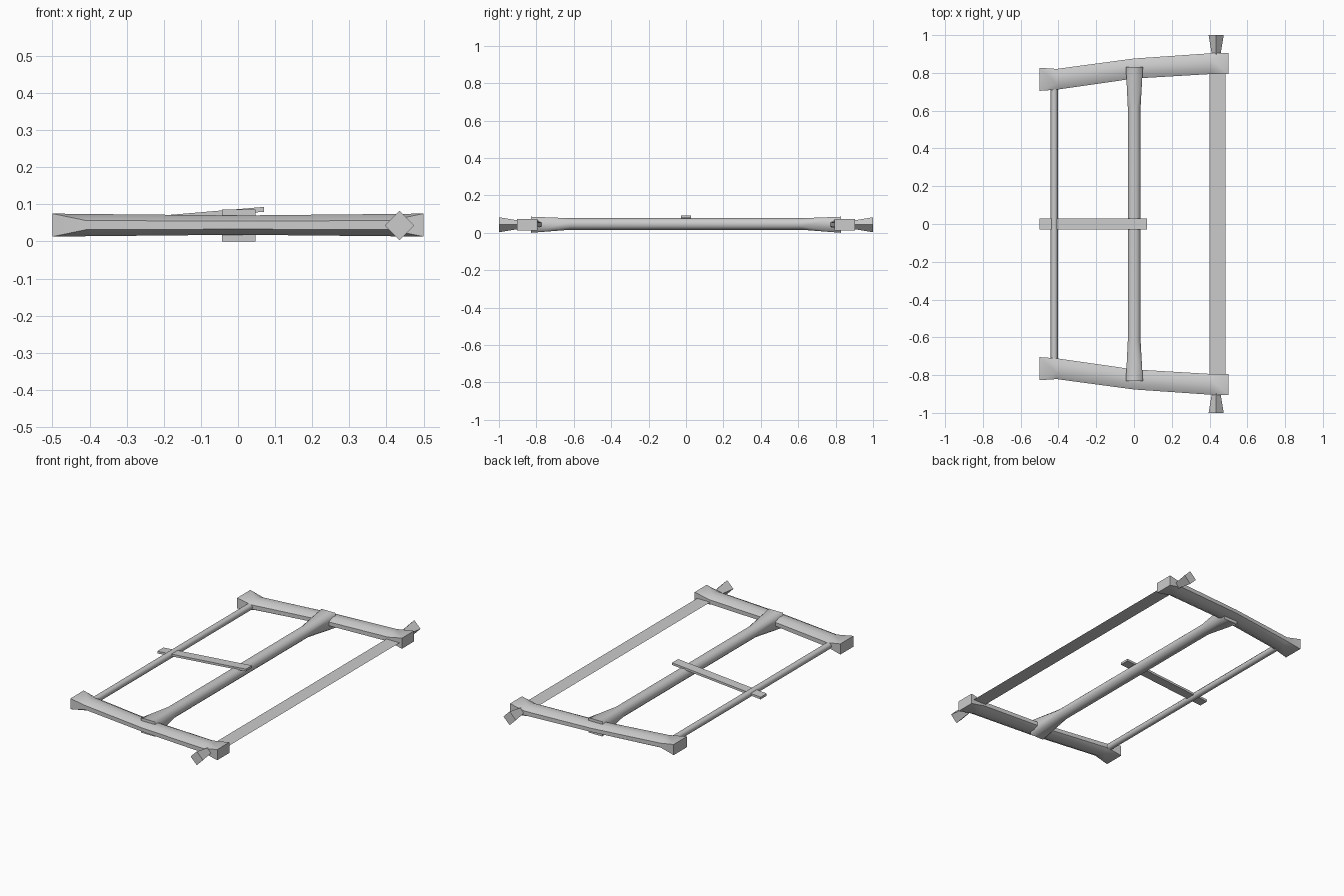
import bpy, bmesh, math

if "Cube" in bpy.data.objects:
    bpy.data.objects.remove(bpy.data.objects["Cube"])

OCT = 0.586   # corner cut of an even octagon; 0 gives a square section


def loft(name, axis, stations):
    """Skin chamfered sections; station = (along, side centre, z centre, half side, half z, corner cut)."""
    bm = bmesh.new()
    rings = []
    for a, s, z, hs, hz, c in stations:
        k = 1 - c
        ring = []
        for u, v in ((1, -k), (1, k), (k, 1), (-k, 1), (-1, k), (-1, -k), (-k, -1), (k, -1)):
            p, q = s + u * hs, z + v * hz
            ring.append(bm.verts.new((a, p, q) if axis == 'X' else (p, a, q)))
        rings.append(ring)
    for r0, r1 in zip(rings, rings[1:]):
        for i in range(8):
            j = (i + 1) % 8
            bm.faces.new((r0[i], r0[j], r1[j], r1[i]))
    bm.faces.new(rings[0])
    bm.faces.new(rings[-1])
    bmesh.ops.remove_doubles(bm, verts=bm.verts, dist=1e-5)
    bmesh.ops.recalc_face_normals(bm, faces=bm.faces)
    return finish(name, bm)


def finish(name, bm, angle=60):
    me = bpy.data.meshes.new(name)
    bm.to_mesh(me)
    bm.free()
    ob = bpy.data.objects.new(name, me)
    bpy.context.collection.objects.link(ob)
    bpy.ops.object.select_all(action='DESELECT')
    ob.select_set(True)
    bpy.context.view_layer.objects.active = ob
    bpy.ops.object.shade_smooth_by_angle(angle=math.radians(angle))
    return ob


for side, label in ((-1, "front"), (1, "back")):
    # bent wooden arms with squared ends
    loft(label + "_arm", 'X', [
        (-0.50, side * 0.766, 0.044, 0.061, 0.031, 0),
        (-0.41, side * 0.766, 0.044, 0.055, 0.030, OCT),
        (0.00, side * 0.823, 0.044, 0.053, 0.026, OCT),
        (0.41, side * 0.849, 0.044, 0.055, 0.030, OCT),
        (0.50, side * 0.849, 0.044, 0.055, 0.031, 0)])

    # flared diamond-section handles
    bm = bmesh.new()
    bmesh.ops.create_cone(bm, cap_ends=True, segments=4, radius1=0.015, radius2=0.04, depth=0.15)
    for v in bm.verts:
        x, y, z = v.co
        v.co = (0.435 + x, side * (0.925 + z), 0.043 + y)
    bmesh.ops.recalc_face_normals(bm, faces=bm.faces)
    finish(label + "_handle", bm, 30)

# central stretcher, squared where it meets the arms
loft("stretcher", 'Y', [
    (-0.83, 0.002, 0.043, 0.045, 0.043, 0),
    (-0.62, 0.001, 0.047, 0.034, 0.031, OCT),
    (0.62, 0.001, 0.047, 0.034, 0.031, OCT),
    (0.83, 0.002, 0.043, 0.045, 0.043, 0)])

# tension cord
bm = bmesh.new()
bmesh.ops.create_cone(bm, cap_ends=True, segments=6, radius1=0.019, radius2=0.019, depth=1.48)
for v in bm.verts:
    x, y, z = v.co
    v.co = (-0.422 + y, z, 0.043 + x)
bmesh.ops.recalc_face_normals(bm, faces=bm.faces)
finish("tension_cord", bm, 70)

# slanted toggle stick
bm = bmesh.new()
bmesh.ops.create_cube(bm, size=1)
for v in bm.verts:
    x, y, z = v.co
    v.co = (-0.215 + x * 0.57, y * 0.056, 0.0625 + x * 0.048 + z * 0.013)
finish("toggle_stick", bm, 30)

# thin flat blade
bm = bmesh.new()
bm.faces.new([bm.verts.new((x, y, 0.043)) for x, y in
              ((0.40, -0.84), (0.484, -0.84), (0.484, 0.84), (0.40, 0.84))])
finish("blade", bm, 30)
